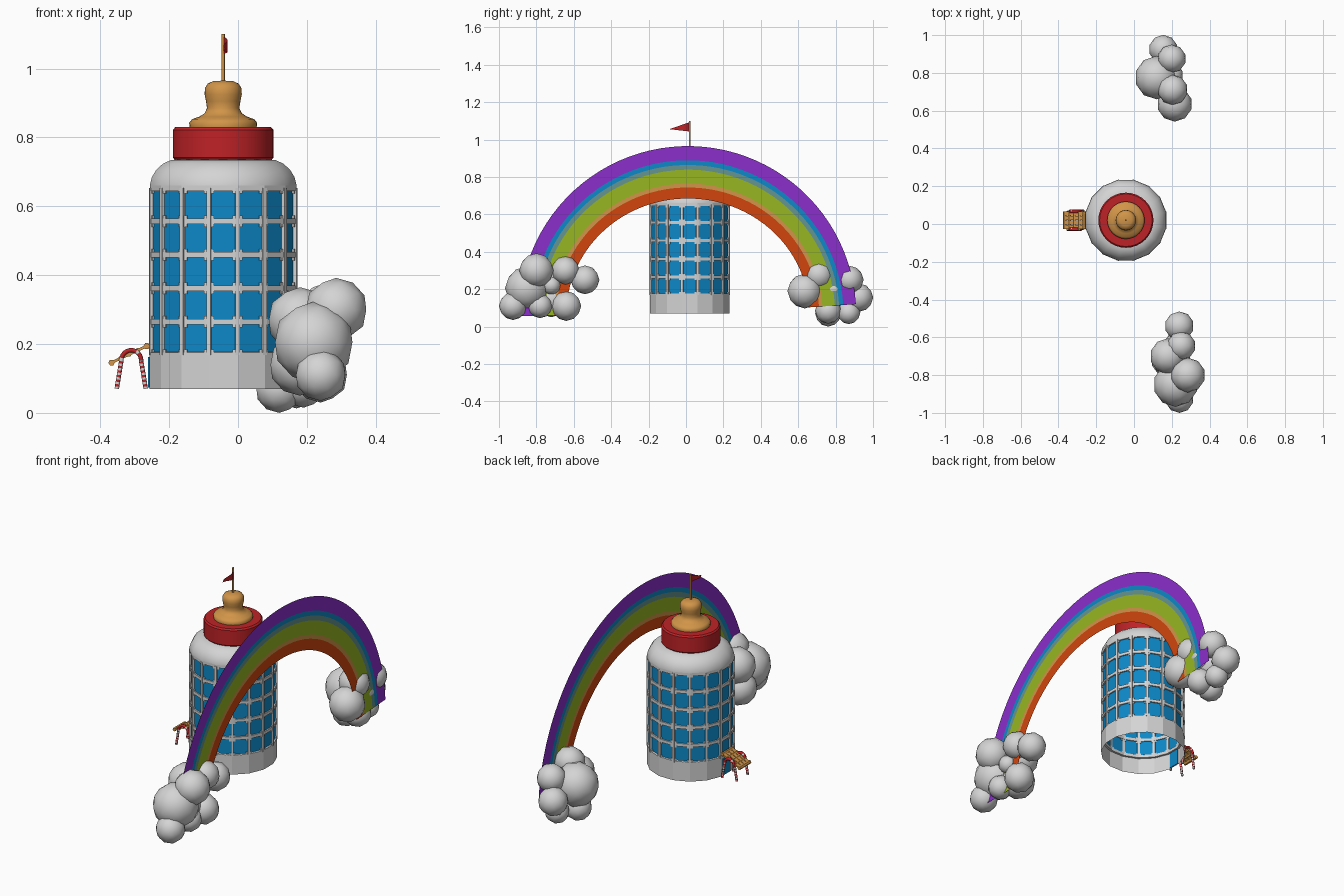
import bpy, bmesh, math
from mathutils import Vector, Matrix

if "Cube" in bpy.data.objects:
    bpy.data.objects.remove(bpy.data.objects["Cube"])

CX, CY = -0.043, 0.02          # tower axis
N = 16                         # tower sides
OFF = math.pi / N              # puts a flat facet on the front


def mat(name, r, g, b):
    m = bpy.data.materials.new(name)
    m.diffuse_color = (r, g, b, 1)
    m.use_nodes = True
    m.node_tree.nodes["Principled BSDF"].inputs["Base Color"].default_value = m.diffuse_color
    return m


WHITE = mat("soft_white", .66, .66, .66)
BLUE = mat("blue", .004, .25, .58)
PURPLE = mat("purple", .26, .028, .60)
TEAL = mat("grey_teal", .13, .30, .28)
GREEN = mat("lime", .31, .47, .015)
WOOD = mat("caramel", .64, .30, .065)
ORANGE = mat("orange", .64, .06, .004)
RED = mat("red", .52, .016, .02)


def finish(name, bm, mats, angle=None):
    bmesh.ops.recalc_face_normals(bm, faces=bm.faces[:])
    me = bpy.data.meshes.new(name)
    bm.to_mesh(me)
    bm.free()
    for m in mats:
        me.materials.append(m)
    ob = bpy.data.objects.new(name, me)
    bpy.context.collection.objects.link(ob)
    if angle:
        bpy.ops.object.select_all(action='DESELECT')
        ob.select_set(True)
        bpy.context.view_layer.objects.active = ob
        bpy.ops.object.shade_smooth_by_angle(angle=math.radians(angle))
    return ob


def lathe(bm, prof, n=N, off=OFF, closed=False):
    """Spin (radius, z) pairs around the tower axis."""
    rings = []
    for r, z in prof:
        if r == 0:
            rings.append([bm.verts.new((CX, CY, z))] * n)
        else:
            rings.append([bm.verts.new((CX + r * math.cos(off + i * math.tau / n),
                                        CY + r * math.sin(off + i * math.tau / n), z)) for i in range(n)])
    pairs = list(zip(rings, rings[1:])) + ([(rings[-1], rings[0])] if closed else [])
    for a, b in pairs:
        for i in range(n):
            j = (i + 1) % n
            vs = []
            for v in (a[i], a[j], b[j], b[i]):
                if v not in vs:
                    vs.append(v)
            bm.faces.new(vs)


def box(bm, size, matrix):
    bmesh.ops.create_cube(bm, size=1, matrix=matrix @ Matrix.Diagonal((*size, 1)))


def tube(bm, pts, r, n=8, stripe=None):
    """Sweep a round section along points lying in an xz plane or straight line."""
    pts = [Vector(p) for p in pts]
    rings = []
    for k, p in enumerate(pts):
        t = (pts[min(k + 1, len(pts) - 1)] - pts[max(k - 1, 0)]).normalized()
        ref = Vector((0, 1, 0)) if abs(t.y) < .9 else Vector((0, 0, 1))
        u = t.cross(ref).normalized()
        v = t.cross(u)
        rings.append([bm.verts.new(p + r * (u * math.cos(a) + v * math.sin(a)))
                      for a in (i * math.tau / n for i in range(n))])
    for k, (a, b) in enumerate(zip(rings, rings[1:])):
        for i in range(n):
            f = bm.faces.new((a[i], a[(i + 1) % n], b[(i + 1) % n], b[i]))
            f.material_index = stripe(k) if stripe else 0
    bm.faces.new(rings[0][::-1])
    bm.faces.new(rings[-1])


# tower walls: open base skirt and blue glazing
bm = bmesh.new()
lathe(bm, [(.218, .07), (.218, .175), (.208, .178)])
finish("tower_base", bm, [WHITE])
bm = bmesh.new()
lathe(bm, [(.210, .17), (.210, .65)])
finish("window_glass", bm, [BLUE])

# window frame: rings, corner posts and small corner plates on each pane
Z0, Z1, ROWS = .168, .653, 5
STEP = (Z1 - Z0) / ROWS
bm = bmesh.new()
for k in range(ROWS + 1):
    z = Z0 + k * STEP
    lathe(bm, [(.217, z - .008), (.217, z + .008), (.205, z + .008), (.205, z - .008)], closed=True)
axis = Matrix.Translation((CX, CY, 0))
for i in range(N):
    post = axis @ Matrix.Rotation(OFF + i * math.tau / N, 4, 'Z')
    box(bm, (.013, .013, Z1 - Z0), post @ Matrix.Translation((.212, 0, (Z0 + Z1) / 2)))
    face = axis @ Matrix.Rotation(i * math.tau / N, 4, 'Z')
    for k in range(ROWS):
        for s in (-1, 1):
            for z in (Z0 + k * STEP + .012, Z0 + (k + 1) * STEP - .012):
                box(bm, (.008, .009, .009), face @ Matrix.Translation((.207, s * .031, z)))
finish("window_frame", bm, [WHITE])

# rounded shoulder
bm = bmesh.new()
lathe(bm, [(.217, .645), (.217, .662), (.211, .685), (.198, .706), (.178, .724),
           (.155, .734), (.12, .737)])
finish("tower_shoulder", bm, [WHITE], 40)

# screw collar
bm = bmesh.new()
lathe(bm, [(.10, .735), (.141, .735), (.146, .741), (.146, .822), (.139, .830), (.08, .830)], n=32)
finish("red_collar", bm, [RED], 35)

# soft rounded top
bm = bmesh.new()
lathe(bm, [(.097, .828), (.099, .842), (.090, .853), (.070, .860), (.054, .870), (.047, .885),
           (.050, .905), (.054, .925), (.053, .943), (.045, .956), (.030, .963), (0, .965)], n=32)
finish("teat_top", bm, [WOOD], 60)

# flag pole and wavy pennant
bm = bmesh.new()
tube(bm, [(CX, CY, .95), (CX, CY, 1.10)], .005)
finish("flag_pole", bm, [WOOD], 50)
bm = bmesh.new()
cols = []
for k in range(7):
    t = k / 6
    x, y = CX + .012 * t + .010 * math.sin(t * 6), CY - .105 * t
    mid, half = 1.068 - .012 * t, .024 * (1 - t) + .001
    cols.append((bm.verts.new((x, y, mid - half)), bm.verts.new((x, y, mid + half))))
for a, b in zip(cols, cols[1:]):
    bm.faces.new((a[0], b[0], b[1], a[1]))
finish("pennant", bm, [RED], 60)

# flat rainbow arch, bands coloured from inside to outside
bounds = [0, .21, .285, .55, .64, .73, 1]
SEG = 48
bm = bmesh.new()
rows = []
for f in bounds:
    a, b = .65 + .25 * f, .62 + .28 * f
    row = []
    for k in range(SEG + 1):
        th = math.radians(3.5) + math.radians(177) * k / SEG
        row.append(bm.verts.new((.255, .01 + a * math.cos(th), .065 + b * math.sin(th))))
    rows.append(row)
for band, (p, q) in enumerate(zip(rows, rows[1:])):
    for k in range(SEG):
        bm.faces.new((p[k], q[k], q[k + 1], p[k + 1])).material_index = band
finish("rainbow", bm, [ORANGE, WOOD, GREEN, TEAL, BLUE, PURPLE])

# clouds made of overlapping puffs (x, y, z, radius)
front = [(.285, -.80, .30, .092), (.22, -.85, .205, .118), (.24, -.925, .11, .075),
         (.18, -.70, .27, .095), (.25, -.645, .30, .076), (.24, -.54, .25, .077),
         (.24, -.64, .11, .08), (.25, -.78, .11, .065), (.18, -.72, .14, .09), (.25, -.72, .22, .05)]
back = [(.155, .925, .155, .076), (.20, .875, .25, .075), (.12, .775, .20, .115),
        (.20, .79, .20, .06), (.215, .635, .19, .093), (.205, .71, .275, .08),
        (.12, .76, .07, .07), (.17, .87, .075, .062), (.19, .76, .085, .07)]
for name, puffs in (("front_cloud", front), ("back_cloud", back)):
    bm = bmesh.new()
    for x, y, z, r in puffs:
        bmesh.ops.create_icosphere(bm, subdivisions=2, radius=r, matrix=Matrix.Translation((x, y, z)))
    finish(name, bm, [WHITE], 60)

# door on the left side of the base
bm = bmesh.new()
box(bm, (.008, .062, .09), Matrix.Translation((CX - .214, CY, .118)))
finish("door", bm, [BLUE])

# striped canes crossing at each side of the porch
PX = -.31
for side, y in (("front", CY - .047), ("back", CY + .047)):
    bm = bmesh.new()
    for s in (-1, 1):
        pts = [(PX + s * (.042 - .013 * k / 12), y + s * .003, .07 + .08 * k / 12) for k in range(13)]
        pts += [(PX + s * .029 * math.cos(math.radians(a)), y + s * .003, .152 + .03 * math.sin(math.radians(a)))
                for a in range(15, 181, 15)]
        tube(bm, pts, .0065, stripe=lambda k: 1 if k > 12 and k % 5 else (k % 2))
    finish(side + "_porch_canes", bm, [WHITE, RED], 50)

# sloped porch roof: slats over cross rods
bm = bmesh.new()
lo, hi = Vector((-.367, 0, .146)), Vector((-.265, 0, .194))
for k in range(5):
    p = lo.lerp(hi, k / 4)
    tube(bm, [(p.x, CY - .047, p.z), (p.x, CY + .047, p.z)], .0095 if k in (0, 4) else .007, n=6)
slope = Matrix.Rotation(-math.atan2(hi.z - lo.z, hi.x - lo.x), 4, 'Y')
for k in range(4):
    y = CY + (k - 1.5) * .024
    mid = (lo + hi) / 2
    box(bm, ((hi - lo).length, .020, .008), Matrix.Translation((mid.x, y, mid.z)) @ slope)
finish("porch_roof", bm, [WOOD])
